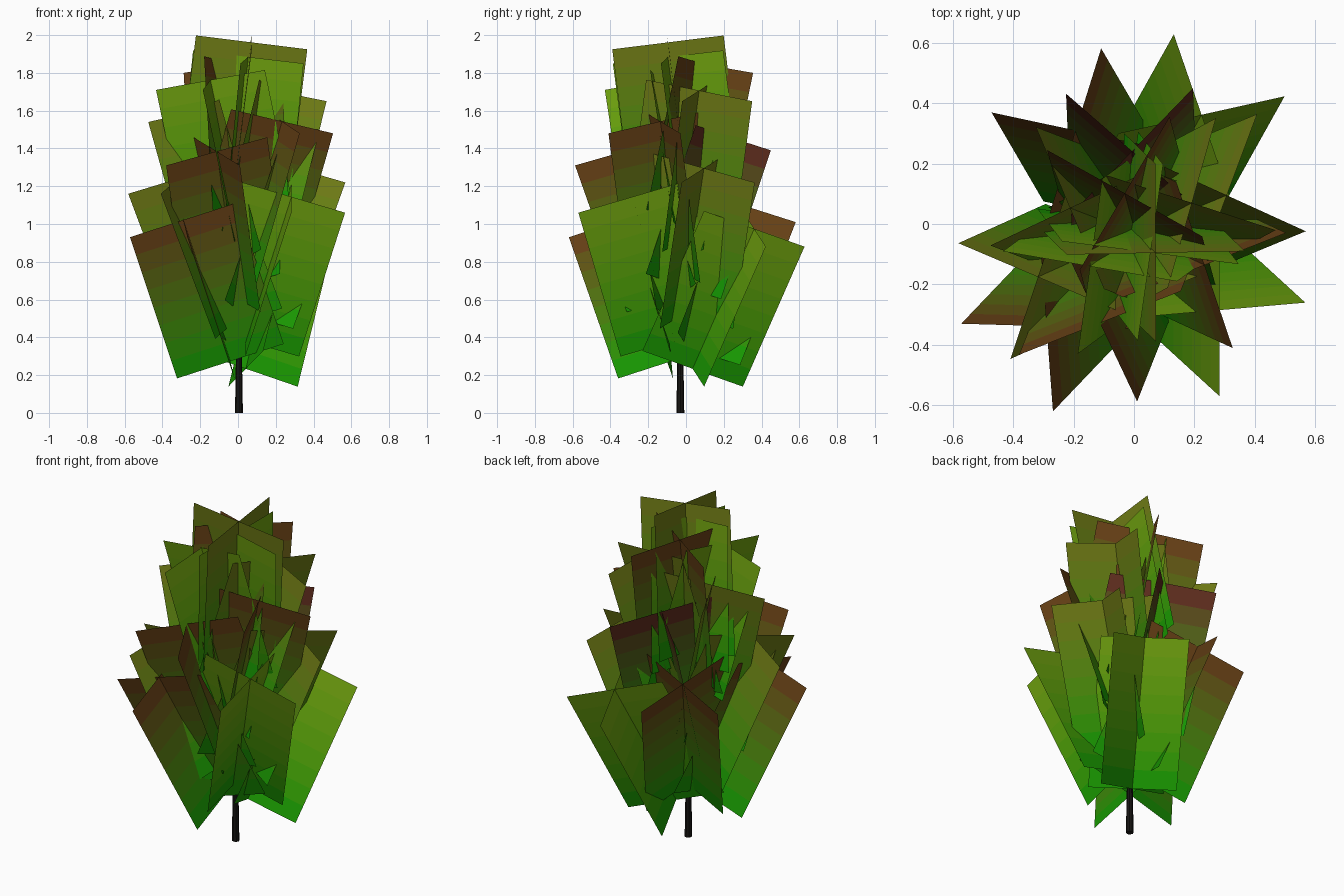
import bpy, bmesh
from math import sin, cos, atan2, radians, hypot
from mathutils import Vector

if "Cube" in bpy.data.objects:
    bpy.data.objects.remove(bpy.data.objects["Cube"])

LENGTH, HALF, STRIPS = 0.83, 0.297, 8
TRUNK = Vector((0.005, -0.03, 0))
BASE = Vector((0.0, 0.33, 0.0))
TIPS = {"green": (0.17, 0.36, 0.005), "olive": (0.17, 0.19, 0.008),
        "brown": (0.14, 0.032, 0.008), "red": (0.11, 0.003, 0.012)}


def material(name, color):
    m = bpy.data.materials.new(name)
    m.diffuse_color = (*color, 1)
    m.use_nodes = True
    m.node_tree.nodes["Principled BSDF"].inputs["Base Color"].default_value = m.diffuse_color
    return m


# each hue fades from green at the stem to its own tip colour
ramps = {h: [material(f"leaf_{h}_{i}", BASE.lerp(Vector(c), (i + 0.5) / STRIPS))
             for i in range(STRIPS)] for h, c in TIPS.items()}


def leaf_cluster(i, x, y, z, hue):
    """Two crossed rectangular cards; x, y, z = middle between the two outer top corners."""
    dx, dy = x - TRUNK.x, y - TRUNK.y
    r, az = hypot(dx, dy), atan2(dy, dx)
    t = radians(max(8, min(27, 10 + (r - 0.30) * 50)))
    out = Vector((cos(az), sin(az), 0))
    side = Vector((-sin(az), cos(az), 0))
    up = Vector((0, 0, 1))
    axis = out * sin(t) + up * cos(t)
    face = out * cos(t) - up * sin(t)
    top = Vector((x, y, z)) - face * HALF * 0.707
    bm = bmesh.new()
    for s in (-1, 1):
        w = (face + side * s) * 0.7071 * HALF
        rows = []
        for k in range(STRIPS + 1):
            c = top - axis * LENGTH * (1 - k / STRIPS)
            rows.append([bm.verts.new(c - w), bm.verts.new(c + w)])
        for k in range(STRIPS):
            f = bm.faces.new((rows[k][0], rows[k][1], rows[k + 1][1], rows[k + 1][0]))
            f.material_index = k
    me = bpy.data.meshes.new(f"leaf_cluster_{i}")
    bm.to_mesh(me)
    bm.free()
    for m in ramps[hue]:
        me.materials.append(m)
    bpy.context.collection.objects.link(bpy.data.objects.new(f"leaf_cluster_{i}", me))


# leaf clusters spiralling up the trunk
clusters = [
    (0.315, 0.525, 0.88, "green"), (-0.42, -0.475, 0.93, "brown"),
    (-0.29, 0.475, 1.01, "brown"), (0.425, -0.415, 1.06, "green"),
    (-0.495, -0.255, 1.16, "olive"), (0.488, 0.17, 1.22, "olive"),
    (-0.185, -0.51, 1.31, "brown"), (-0.015, 0.44, 1.39, "red"),
    (0.415, -0.22, 1.48, "brown"), (-0.40, 0.125, 1.54, "olive"),
    (0.37, 0.165, 1.65, "olive"), (-0.31, -0.26, 1.71, "green"),
    (-0.085, 0.30, 1.80, "brown"), (0.18, -0.26, 1.85, "green"),
    (0.22, -0.24, 1.925, "olive"),
]
for i, c in enumerate(clusters):
    leaf_cluster(i, *c)

# tapered trunk
bpy.ops.mesh.primitive_cone_add(vertices=8, radius1=0.021, radius2=0.004, depth=1.0,
                                location=(TRUNK.x, TRUNK.y, 0.5))
trunk = bpy.context.object
trunk.name = "trunk"
trunk.data.materials.append(material("bark", (0.008, 0.007, 0.006)))
